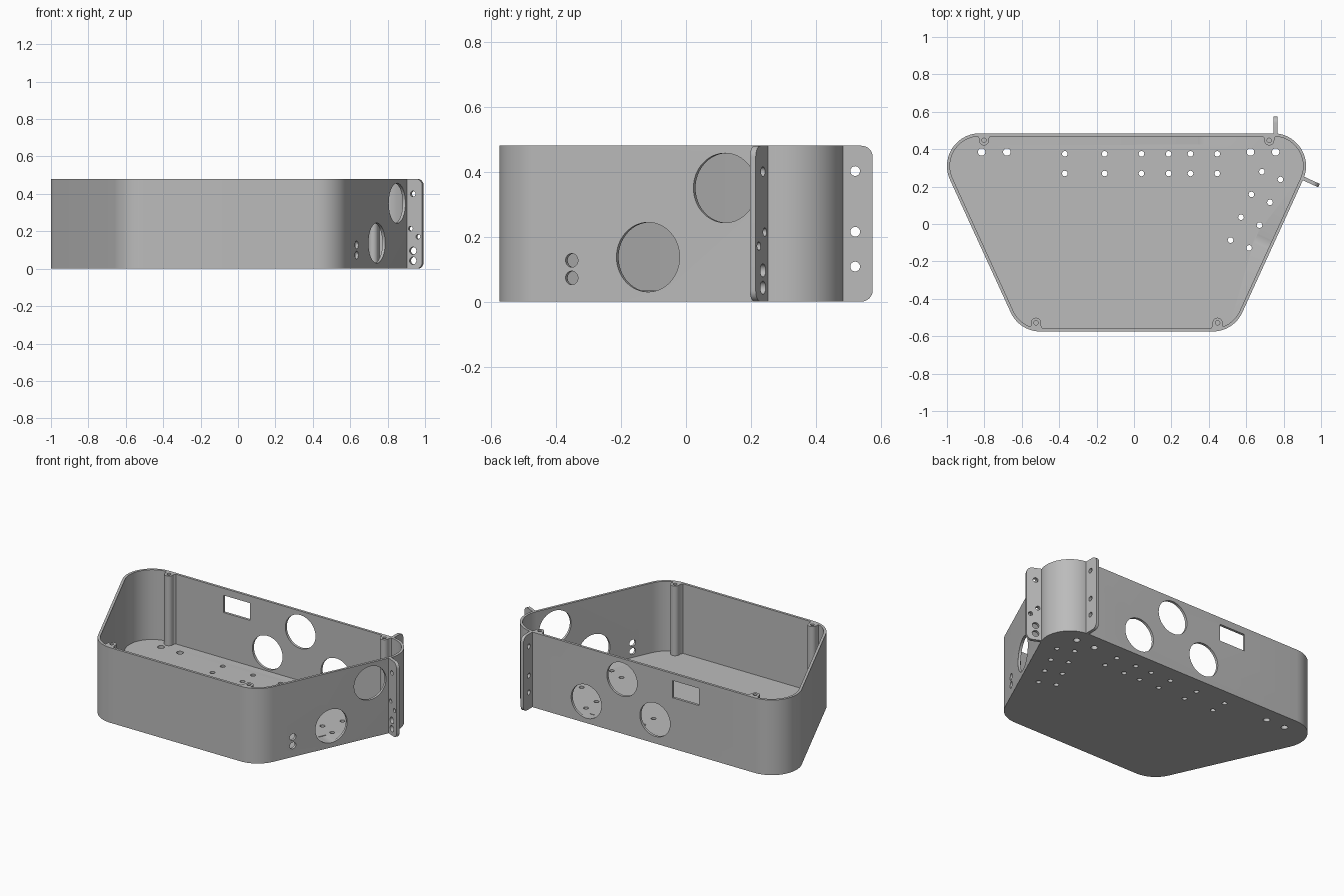
import bpy, bmesh
from math import sin, cos, pi, radians, atan2, hypot
from mathutils import Matrix, Vector

cube = bpy.data.objects.get("Cube")
if cube:
    bpy.data.objects.remove(cube, do_unlink=True)

HEIGHT, WALL, FLOOR, RADIUS = 0.48, 0.016, 0.034, 0.175
CORNERS = [(-0.5, -0.4), (0.42, -0.4), (0.745, 0.31), (-0.825, 0.31)]

grey = bpy.data.materials.new("mid grey")
grey.use_nodes = True
grey.diffuse_color = (0.5, 0.5, 0.5, 1)
grey.node_tree.nodes["Principled BSDF"].inputs["Base Color"].default_value = (0.5, 0.5, 0.5, 1)


def prism(bm, points, low, high, matrix=Matrix()):
    """Extrude a closed 2D outline between two local heights."""
    face = bm.faces.new([bm.verts.new(matrix @ Vector((x, y, low))) for x, y in points])
    top = bmesh.ops.extrude_face_region(bm, geom=[face])["geom"]
    verts = [v for v in top if isinstance(v, bmesh.types.BMVert)]
    shift = matrix.to_3x3() @ Vector((0, 0, high - low))
    bmesh.ops.translate(bm, verts=verts, vec=shift)


def drill(bm, centre, axis, radius, length, sides=32):
    turn = Vector(axis).to_track_quat('Z', 'Y').to_matrix().to_4x4()
    bmesh.ops.create_cone(bm, cap_ends=True, segments=sides, radius1=radius, radius2=radius,
                          depth=length, matrix=Matrix.Translation(centre) @ turn)


def make(name, bm):
    bmesh.ops.recalc_face_normals(bm, faces=bm.faces)
    mesh = bpy.data.meshes.new(name)
    bm.to_mesh(mesh)
    bm.free()
    mesh.materials.append(grey)
    obj = bpy.data.objects.new(name, mesh)
    bpy.context.collection.objects.link(obj)
    return obj


def combine(obj, bm, operation):
    """Apply a boolean with a temporary helper, then remove the helper."""
    helper = make("helper", bm)
    helper.hide_render = True
    mod = obj.modifiers.new("boolean", 'BOOLEAN')
    mod.operation, mod.object, mod.solver = operation, helper, 'EXACT'
    graph = bpy.context.evaluated_depsgraph_get()
    mesh = bpy.data.meshes.new_from_object(obj.evaluated_get(graph))
    obj.modifiers.clear()
    obj.data = mesh
    mesh.materials.clear()
    mesh.materials.append(grey)
    bpy.data.objects.remove(helper, do_unlink=True)


def smooth(obj):
    bpy.ops.object.select_all(action='DESELECT')
    obj.select_set(True)
    bpy.context.view_layer.objects.active = obj
    bpy.ops.object.shade_smooth_by_angle(angle=radians(30))


def outline(radius, steps=14):
    """Rounded trapezoid: an arc round each corner centre."""
    points = []
    for i, (x, y) in enumerate(CORNERS):
        px, py = CORNERS[i - 1]
        nx, ny = CORNERS[(i + 1) % 4]
        start = atan2(y - py, x - px) - pi / 2
        sweep = (atan2(ny - y, nx - x) - pi / 2 - start) % (2 * pi)
        for s in range(steps + 1):
            a = start + sweep * s / steps
            points.append((x + radius * cos(a), y + radius * sin(a)))
    return points


# Tray shell
bm = bmesh.new()
prism(bm, outline(RADIUS), 0, HEIGHT)
body = make("tray_body", bm)
bm = bmesh.new()
prism(bm, outline(RADIUS - WALL), FLOOR, HEIGHT + 0.1)
combine(body, bm, 'DIFFERENCE')

# Screw posts, flared where they meet the wall
POSTS = [(-0.802, 0.447, 1), (0.723, 0.447, 1), (-0.524, -0.528, -1), (0.447, -0.528, -1)]
bm = bmesh.new()
for x, y, side in POSTS:
    reach = (0.472 if side > 0 else 0.562) - abs(y)
    profile = [(0.027 * cos(a), -0.027 * sin(a)) for a in (pi * i / 14 for i in range(15))]
    profile += [(-0.028, reach * 0.5), (-0.037, reach), (0.037, reach), (0.028, reach * 0.5)]
    prism(bm, [(x + u, y + side * v) for u, v in profile], FLOOR - 0.01, HEIGHT)
combine(body, bm, 'UNION')

cuts = bmesh.new()
for x, y, side in POSTS:
    drill(cuts, (x, y, HEIGHT), (0, 0, 1), 0.012, 0.2, 16)

# Floor holes
for x in (-0.815, -0.68, 0.623, 0.757):
    drill(cuts, (x, 0.385, 0), (0, 0, 1), 0.02, 0.2)
for x in (-0.37, -0.157, 0.04, 0.185, 0.302, 0.445):
    for y in (0.375, 0.27):
        drill(cuts, (x, y, 0), (0, 0, 1), 0.015, 0.2, 20)
for i in range(4):
    for x, y in ((0.684, 0.28), (0.783, 0.238)):
        drill(cuts, (x - 0.056 * i, y - 0.122 * i, 0), (0, 0, 1), 0.015, 0.2, 20)
combine(body, cuts, 'DIFFERENCE')

# Slanted wall frame
(fx, fy), (bx, by) = CORNERS[1], CORNERS[2]
span = hypot(bx - fx, by - fy)
along = Vector((bx - fx, by - fy, 0)) / span
normal = Vector((along.y, -along.x, 0))
foot = Vector((fx, fy, 0)) + normal * RADIUS


def on_side(y, z):
    point = foot + along * ((y - foot.y) / along.y)
    return Vector((point.x, point.y, z))


# Wall openings: round ports, cable holes and a socket window
cuts = bmesh.new()
for y, z in ((-0.117, 0.137), (0.12, 0.35)):
    drill(cuts, on_side(y, z), normal, 0.107, 0.2, 64)
for z in (0.073, 0.127):
    drill(cuts, on_side(-0.352, z), normal, 0.021, 0.1)
for x, z in ((0.113, 0.347), (0.366, 0.138), (-0.12, 0.152)):
    drill(cuts, (x, 0.485, z), (0, 1, 0), 0.107, 0.12, 64)
prism(cuts, [(-0.43, 0.42), (-0.245, 0.42), (-0.245, 0.55), (-0.43, 0.55)], 0.325, 0.435)
combine(body, cuts, 'DIFFERENCE')
smooth(body)


def mounting_tab(name, base, out, holes):
    """Upright plate standing off the wall, outer corners rounded."""
    up = Vector((0, 0, 1))
    side = out.cross(up)
    frame = Matrix((out, up, side)).transposed().to_4x4()
    frame.translation = base
    r, width = 0.035, 0.09
    points = [(-0.012, 0)]
    for centre, start in ((r, -pi / 2), (HEIGHT - r, 0)):
        for i in range(9):
            a = start + pi / 2 * i / 8
            points.append((width - r + r * cos(a), centre + r * sin(a)))
    points.append((-0.012, HEIGHT))
    plate = bmesh.new()
    prism(plate, points, -0.01, 0.01, frame)
    tab = make(name, plate)
    bores = bmesh.new()
    for t, z, radius in holes:
        drill(bores, base + out * t + up * z, side, radius, 0.1, 24)
    combine(tab, bores, 'DIFFERENCE')
    smooth(tab)


# Mounting tabs on the back and slanted walls
mounting_tab("back_mounting_tab", Vector((0.757, 0.485, 0)), Vector((0, 1, 0)),
             [(0.036, z, 0.015) for z in (0.402, 0.215, 0.108)])
mounting_tab("side_mounting_tab", on_side(0.243, 0), normal,
             [(0.036, 0.4, 0.015), (0.022, 0.214, 0.013), (0.066, 0.171, 0.013),
              (0.036, 0.096, 0.02), (0.036, 0.043, 0.02)])
